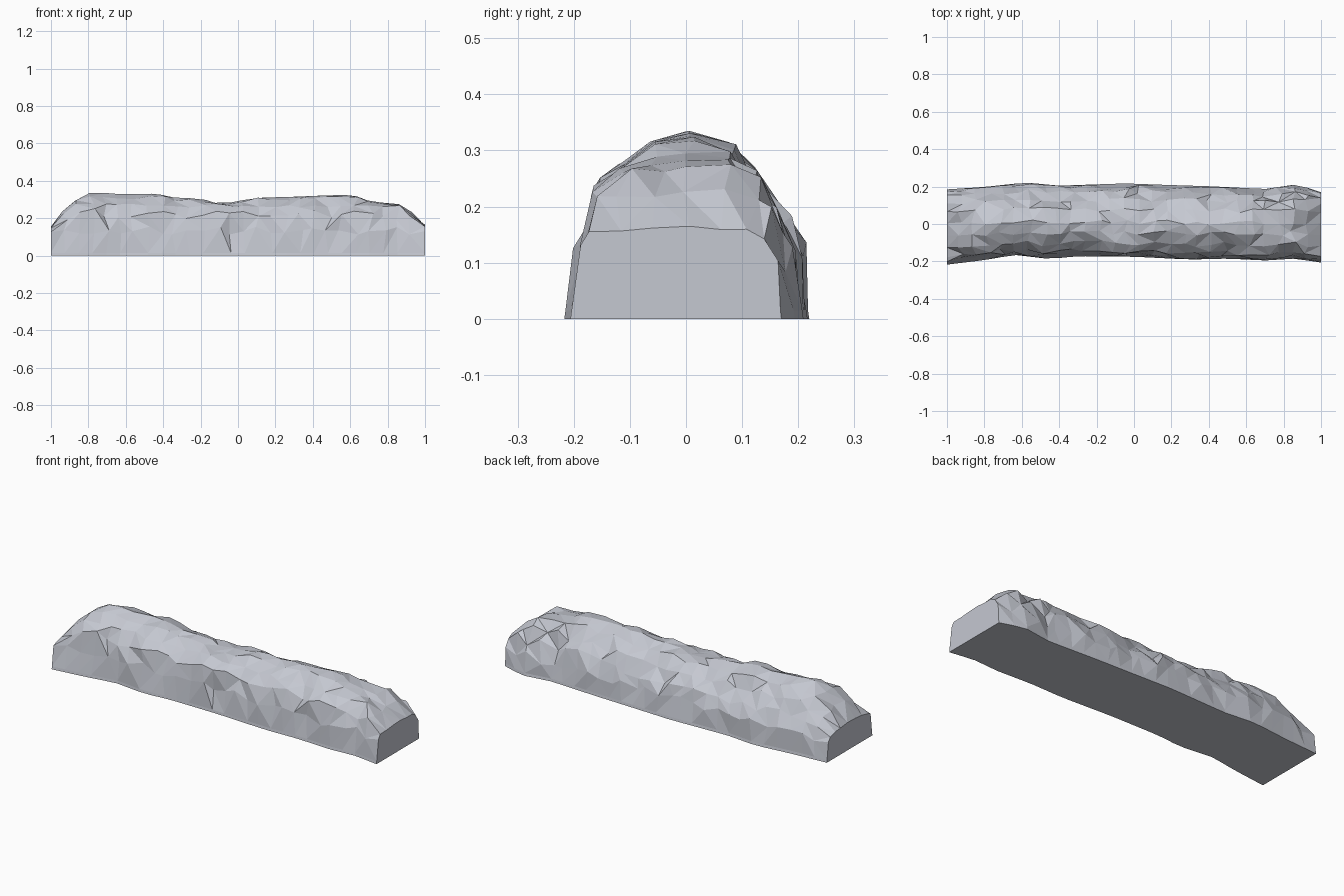
import bpy, bmesh, random

if "Cube" in bpy.data.objects:
    bpy.data.objects.remove(bpy.data.objects["Cube"])

random.seed(7)


def curve(points, x):
    """Linear interpolation through (x, value) pairs."""
    for (x0, v0), (x1, v1) in zip(points, points[1:]):
        if x <= x1:
            return v0 + (v1 - v0) * (x - x0) / (x1 - x0)
    return points[-1][1]


# Ridge height, crest position and the two foot lines along the length
RIDGE = [(-1, .155), (-.9, .26), (-.8, .33), (-.75, .338), (-.6, .328), (-.43, .332),
         (-.36, .312), (-.22, .305), (-.1, .28), (0, .288), (.08, .308), (.3, .315),
         (.6, .326), (.72, .29), (.86, .27), (.95, .21), (1, .165)]
FRONT = [(-1, -.217), (-.8, -.193), (-.64, -.165), (-.45, -.187), (-.3, -.172),
         (0, -.175), (.3, -.19), (.5, -.185), (.7, -.195), (.86, -.185), (1, -.206)]
BACK = [(-1, .185), (-.8, .198), (-.58, .222), (-.4, .205), (-.05, .217), (.2, .208),
        (.4, .202), (.7, .187), (.87, .212), (1, .17)]

# Cross-section: (fraction of foot width, fraction of ridge height)
SECTION = [(-1, 0), (-.99, .045), (-.92, .42), (-.83, .68), (-.58, .84), (-.27, .95),
           (.04, 1), (.36, .91), (.62, .76), (.82, .56), (.94, .34), (.99, .045), (1, 0)]

bm = bmesh.new()
rings = []
STATIONS = 28
for i in range(STATIONS):
    end = i in (0, STATIONS - 1)
    x = -1 + 2 * i / (STATIONS - 1)
    h, f, b = (curve(c, x) for c in (RIDGE, FRONT, BACK))
    ring = []
    for u, v in SECTION:
        y = (b if u > 0 else -f) * u
        # Ends are cut low, so the shoulders there stay broad
        z = min(v * max(h, .315), h * (.76 + .24 * v))
        px = x
        if v > .1:
            amount = .35 if end else 1
            y += random.uniform(-.013, .013) * amount
            side = .025 if v < .8 else .011
            if v < 1:
                z += random.uniform(-side, side) * amount
            if not end:
                px += random.uniform(-.02, .02)
        elif v > 0:
            z = .015
        ring.append(bm.verts.new((px, y, z)))
    rings.append(ring)

# Rough sides and top, split along irregular diagonals
for ra, rb in zip(rings, rings[1:]):
    for j in range(len(SECTION) - 1):
        a, b, c, d = ra[j], rb[j], rb[j + 1], ra[j + 1]
        if random.random() < .5:
            bm.faces.new((a, b, c))
            bm.faces.new((a, c, d))
        else:
            bm.faces.new((a, b, d))
            bm.faces.new((b, c, d))
    # Flat underside
    bm.faces.new((ra[0], ra[-1], rb[-1], rb[0]))

# Flat ends
bm.faces.new(rings[0])
bm.faces.new(rings[-1])
bmesh.ops.recalc_face_normals(bm, faces=bm.faces)

mesh = bpy.data.meshes.new("rock_ridge")
bm.to_mesh(mesh)
bm.free()
stone = bpy.data.materials.new("pale_grey_stone")
stone.diffuse_color = (.56, .58, .64, 1)
stone.use_nodes = True
stone.node_tree.nodes["Principled BSDF"].inputs["Base Color"].default_value = stone.diffuse_color
mesh.materials.append(stone)
rock = bpy.data.objects.new("rock_ridge", mesh)
bpy.context.collection.objects.link(rock)
